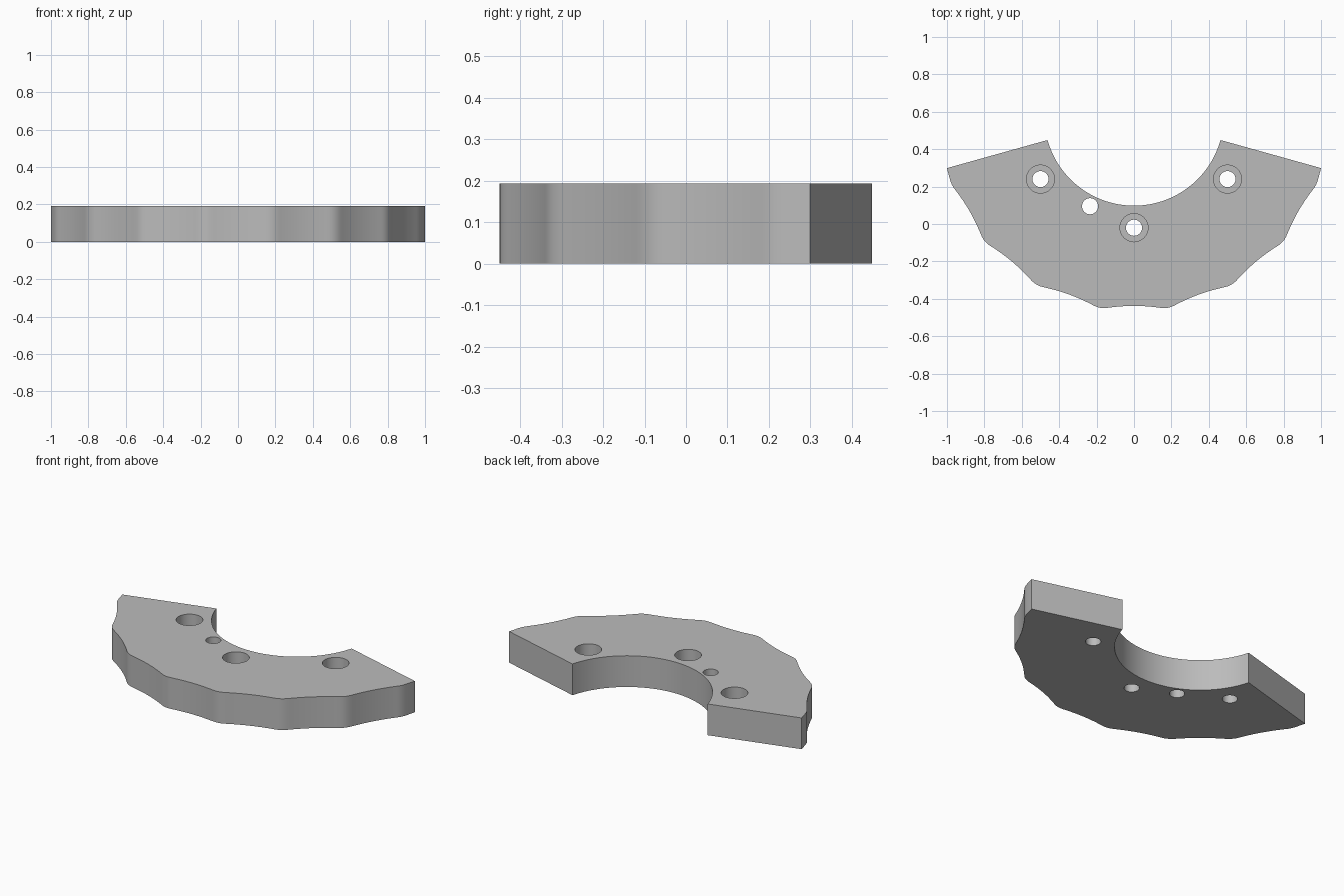
import bpy, bmesh, math

if "Cube" in bpy.data.objects:
    bpy.data.objects.remove(bpy.data.objects["Cube"])

CY = 0.578            # centre of the ring the segment belongs to
R_IN, HEIGHT = 0.48, 0.193
HALF = 74.4           # half sweep of the segment in degrees

grey = bpy.data.materials.new("grey")
grey.diffuse_color = (0.5, 0.5, 0.5, 1)
grey.use_nodes = True
grey.node_tree.nodes["Principled BSDF"].inputs["Base Color"].default_value = grey.diffuse_color


def rim_radius(a):
    """Scalloped rim: shallow concave arcs between rounded bumps 20 degrees apart."""
    base, d = 1.016, 0.032
    if abs(a) > 70:   # the last bump runs out flat to the end face
        return base + 0.8 * d - 0.0035 * (abs(a) - 70) / (HALF - 70)
    u = abs((a + 10) % 20 - 10) / 10
    return base + d * (u * u if u < 0.8 else 0.8 - 4 * (1 - u) ** 2)


def polar(r, a):
    t = math.radians(a - 90)
    return (r * math.cos(t), CY + r * math.sin(t), 0)


def cylinder(x, y, r, z0, z1):
    bpy.ops.mesh.primitive_cylinder_add(vertices=48, radius=r, depth=z1 - z0,
                                        location=(x, y, (z0 + z1) / 2))
    return bpy.context.object


# Plate: closed outline extruded upwards
N_OUT, N_IN = 150, 64
outer = [-HALF + 2 * HALF * i / N_OUT for i in range(N_OUT + 1)]
inner = [HALF - 2 * HALF * i / N_IN for i in range(N_IN + 1)]
outline = [polar(rim_radius(a), a) for a in outer] + [polar(R_IN, a) for a in inner]
bm = bmesh.new()
face = bm.faces.new([bm.verts.new(p) for p in outline])
top = bmesh.ops.extrude_face_region(bm, geom=[face])["geom"]
bmesh.ops.translate(bm, vec=(0, 0, HEIGHT),
                    verts=[v for v in top if isinstance(v, bmesh.types.BMVert)])
bmesh.ops.recalc_face_normals(bm, faces=bm.faces)
mesh = bpy.data.meshes.new("scalloped_plate")
bm.to_mesh(mesh)
bm.free()
mesh.materials.append(grey)
plate = bpy.data.objects.new("scalloped_plate", mesh)
bpy.context.collection.objects.link(plate)

# Holes: three counterbored screw holes and one plain pin hole
screws = [(-0.5, 0.24), (0.5, 0.24), (0, -0.02)]
cutters = [cylinder(x, y, 0.043, -0.1, 0.3) for x, y in screws + [(-0.235, 0.095)]]
cutters += [cylinder(x, y, 0.075, 0.083, 0.3) for x, y in screws]
bpy.ops.object.select_all(action='DESELECT')
plate.select_set(True)
bpy.context.view_layer.objects.active = plate
for c in cutters:
    c.name = "hole_cutter"
    c.hide_render = True
    mod = plate.modifiers.new("hole", 'BOOLEAN')
    mod.operation, mod.solver, mod.object = 'DIFFERENCE', 'EXACT', c
    bpy.ops.object.modifier_apply(modifier=mod.name)
for c in cutters:
    bpy.data.objects.remove(c)

bpy.ops.object.shade_smooth_by_angle(angle=math.radians(30))
